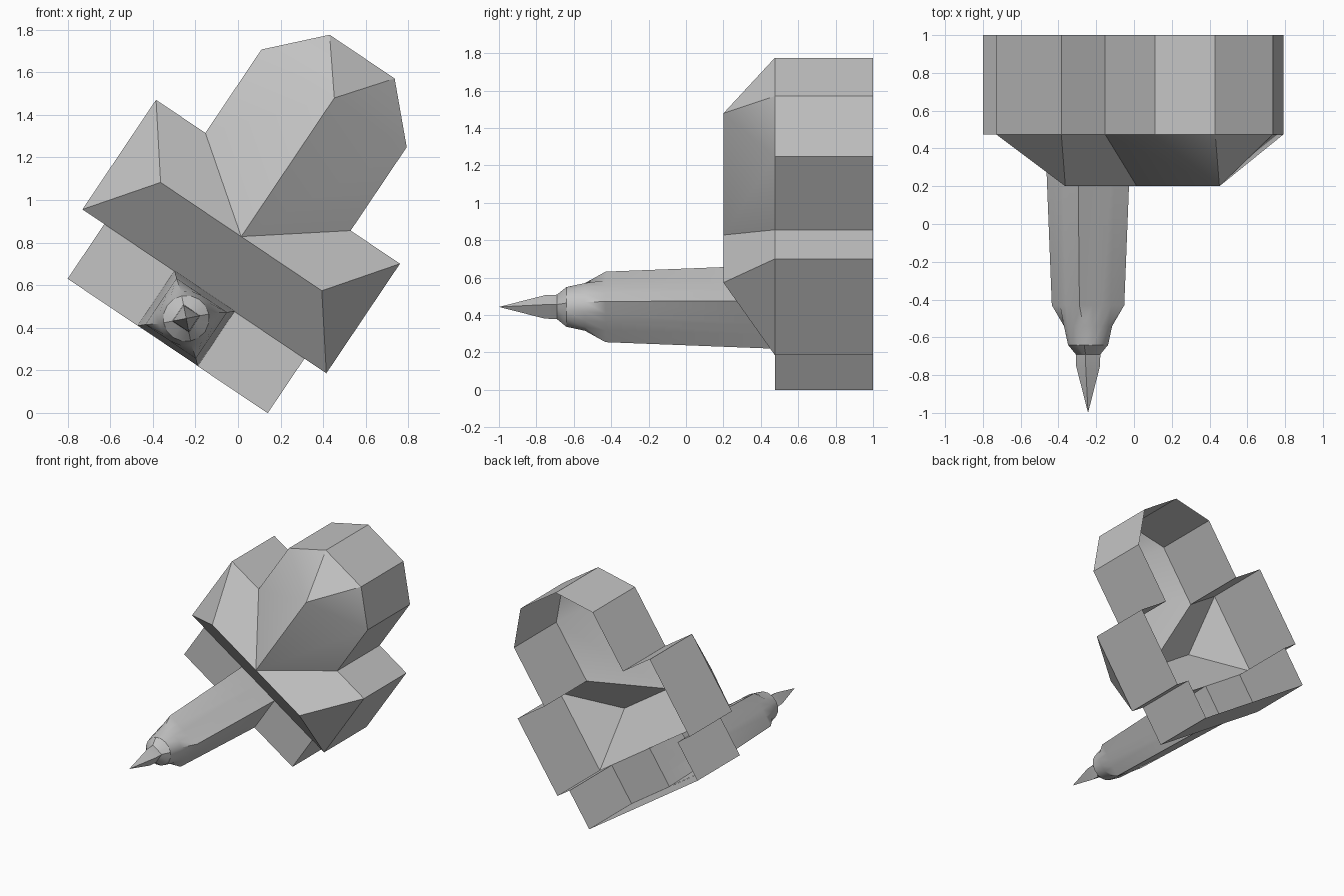
import bpy
import bmesh
from math import cos, sin, pi, radians
from mathutils import Matrix

cube = bpy.data.objects.get("Cube")
if cube:
    bpy.data.objects.remove(cube, do_unlink=True)

stone = bpy.data.materials.new("grey_stone")
stone.use_nodes = True
GREY = (0.55, 0.55, 0.55, 1)
stone.diffuse_color = GREY
stone.node_tree.nodes["Principled BSDF"].inputs["Base Color"].default_value = GREY

# The building is laid out upright on its plan, then tipped forward and turned
PLACE = (Matrix.Translation((0.015, 1, 0.828))
         @ Matrix.Rotation(radians(33.9), 4, 'Y')
         @ Matrix.Rotation(radians(90), 4, 'X'))
EAVE, RIDGE = 0.525, 0.8


def finish(name, bm):
    bmesh.ops.remove_doubles(bm, verts=bm.verts, dist=0.0005)
    mesh = bpy.data.meshes.new(name)
    bm.to_mesh(mesh)
    bm.free()
    mesh.transform(PLACE)
    mesh.materials.append(stone)
    obj = bpy.data.objects.new(name, mesh)
    bpy.context.collection.objects.link(obj)
    bpy.ops.object.select_all(action='DESELECT')
    obj.select_set(True)
    bpy.context.view_layer.objects.active = obj
    bpy.ops.object.shade_smooth_by_angle(angle=radians(30))


def wing(name, path, roof):
    """Walls under a plan path plus roof faces, mirrored across the axis."""
    bm = bmesh.new()
    faces = [[(*p, 0), (*q, 0), (*q, EAVE), (*p, EAVE)]
             for p, q in zip(path, path[1:])]
    for pts in faces + roof:
        bm.faces.new([bm.verts.new(p) for p in pts])
        bm.faces.new([bm.verts.new((-x, y, z)) for x, y, z in reversed(pts)])
    finish(name, bm)


def low(p):
    return (*p, EAVE)


# Shared plan points
valley, crossing = (-0.411, 0.31), (0, 0, RIDGE)
joint = (-0.566, -0.31)

# Cross wing with hipped ends
back, front = (-0.69, 0.31), (-0.69, -0.31)
hip = (-0.456, 0, RIDGE)
wing("cross_wing", [valley, back, front, joint], [
    [low(back), low(front), hip],
    [low(front), (0, -0.31, EAVE), crossing, hip],
    [low(back), hip, crossing, low(valley)],
])

# Long wing with a faceted end
side, end, middle = (-0.411, 0.782), (-0.184, 1.018), (0, 1.018)
peak = (0, 0.784, RIDGE)
wing("long_wing", [middle, end, side, valley], [
    [low(valley), crossing, peak, low(side)],
    [low(side), peak, low(end)],
    [low(end), peak, low(middle)],
])

# Flat-roofed front block, open in the middle under the tower
corner = (-0.566, -0.619)
wing("front_block", [joint, corner, (0, -0.619)], [
    [low(joint), low(corner), (-0.17, -0.619, EAVE), (-0.17, -0.31, EAVE)],
])

# Tower: tapering square shaft, round collar and square spire
SIDES = 16
bm = bmesh.new()
rings = []
for h, half_x, half_y, square in [
        (EAVE, 0.17, 0.155, True), (1.43, 0.143, 0.131, True),
        (1.54, 0.13, 0.13, False), (1.64, 0.108, 0.108, False),
        (1.69, 0.047, 0.047, True), (1.755, 0.045, 0.045, True)]:
    ring = []
    for i in range(SIDES):
        c, s = cos(2 * pi * i / SIDES), sin(2 * pi * i / SIDES)
        k = 1 / max(abs(c), abs(s)) if square else 1
        ring.append(bm.verts.new((c * k * half_x, s * k * half_y - 0.463, h)))
    rings.append(ring)
tip = bm.verts.new((0, -0.463, 2))
for i in range(SIDES):
    j = (i + 1) % SIDES
    for a, b in zip(rings, rings[1:]):
        bm.faces.new((a[i], a[j], b[j], b[i]))
    bm.faces.new((rings[-1][i], rings[-1][j], tip))
finish("tower", bm)
